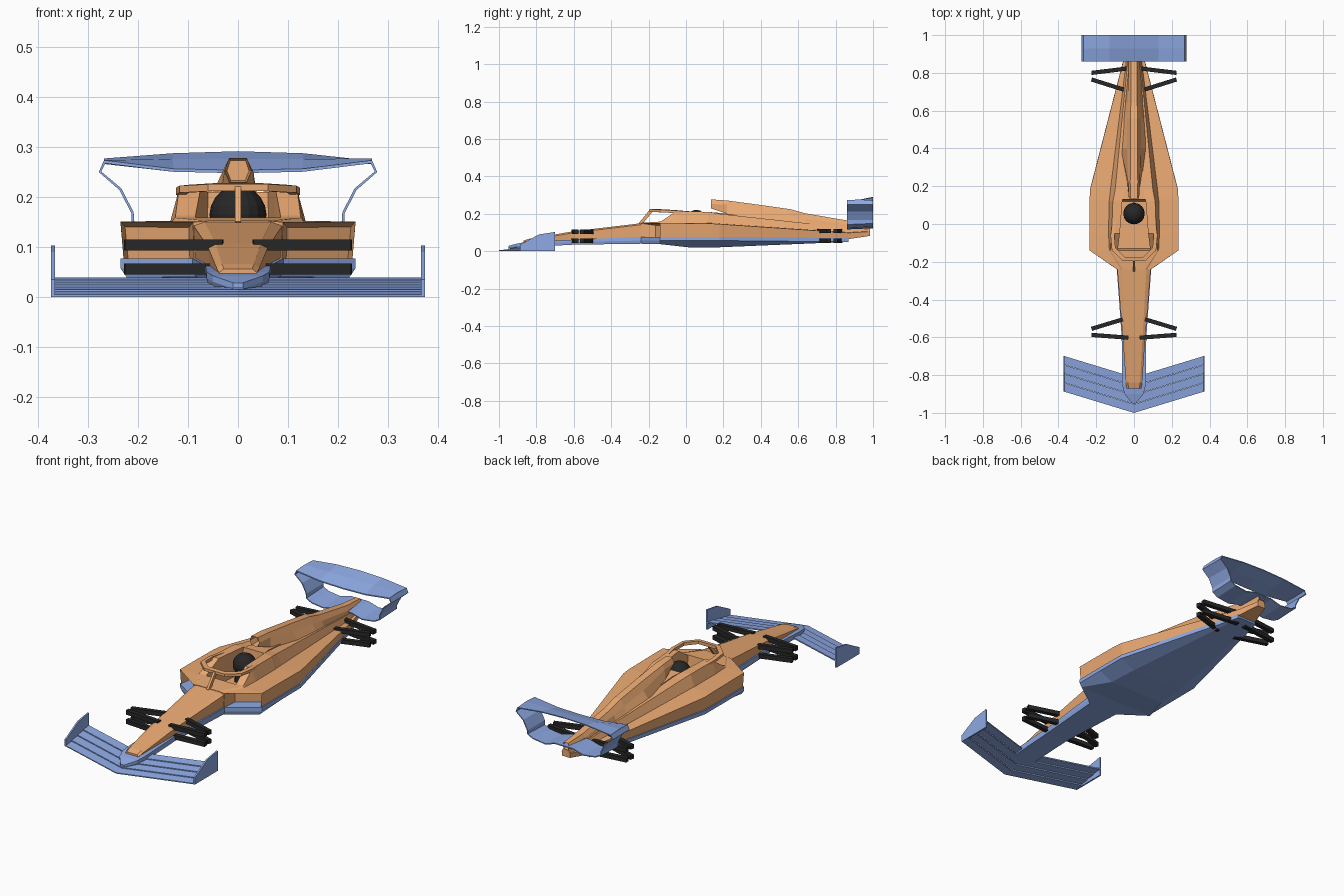
import bpy, bmesh
from mathutils import Vector

if "Cube" in bpy.data.objects:
    bpy.data.objects.remove(bpy.data.objects["Cube"])


def material(name, rgb):
    m = bpy.data.materials.new(name)
    m.diffuse_color = (*rgb, 1)
    m.use_nodes = True
    m.node_tree.nodes["Principled BSDF"].inputs["Base Color"].default_value = m.diffuse_color
    return m


ORANGE = material("orange", (0.83, 0.40, 0.17))
BLUE = material("blue", (0.27, 0.40, 0.78))
BLACK = material("black", (0.02, 0.02, 0.02))


def finish(name, bm, mat):
    bmesh.ops.recalc_face_normals(bm, faces=bm.faces)
    me = bpy.data.meshes.new(name)
    bm.to_mesh(me)
    bm.free()
    me.materials.append(mat)
    ob = bpy.data.objects.new(name, me)
    bpy.context.collection.objects.link(ob)
    return ob


def loft_bm(rings):
    """Skin closed rings of 3D points and cap both ends."""
    bm = bmesh.new()
    vs = [[bm.verts.new(p) for p in r] for r in rings]
    n = len(vs[0])
    for a, b in zip(vs, vs[1:]):
        for i in range(n):
            j = (i + 1) % n
            bm.faces.new((a[i], a[j], b[j], b[i]))
    bm.faces.new(vs[0])
    bm.faces.new(vs[-1])
    bmesh.ops.remove_doubles(bm, verts=bm.verts, dist=0.0005)
    bmesh.ops.recalc_face_normals(bm, faces=bm.faces)
    return bm


def mirrored(y, half):
    """Full ring at y from a right-hand half profile of (x, z)."""
    return [(x, y, z) for x, z in half] + [(-x, y, z) for x, z in reversed(half)]


def recess(bm, faces, border, move):
    """Inset each face and push its middle in to make an opening."""
    for f in faces:
        bmesh.ops.inset_individual(bm, faces=[f], thickness=border)
        bmesh.ops.translate(bm, verts=f.verts, vec=move)


def bar(name, p, q, mat, w=0.022, h=0.022):
    p, q = Vector(p), Vector(q)
    d = (q - p).normalized()
    up = Vector((0, 0, 1)) if abs(d.z) < 0.6 else Vector((0, 1, 0))
    side = d.cross(up).normalized() * w / 2
    up = side.normalized().cross(d) * h / 2
    ring = lambda c: [c + side + up, c - side + up, c - side - up, c + side - up]
    return finish(name, loft_bm([ring(p), ring(q)]), mat)


# Nose: y, half width top, half width bottom, bottom z, top z
nose = [(-.87, .038, .034, .042, .056), (-.84, .043, .038, .042, .066),
        (-.6, .06, .055, .045, .107), (-.22, .09, .085, .06, .152)]
finish("nose", loft_bm([mirrored(y, [(b, z0), (t, z1 - .008), (t * .75, z1)])
                        for y, t, b, z0, z1 in nose]), ORANGE)

# Main body with sidepods and open cockpit:
# y, width, bottom z, shoulder z, coaming root x, coaming x, coaming z, opening x, inner z
body = [(-.24, .09, .065, .149, .07, .06, .152, .05, .152),
        (-.14, .235, .065, .15, .13, .125, .158, .085, .158),
        (-.13, .235, .065, .15, .131, .125, .162, .085, .08),
        (-.05, .235, .065, .15, .135, .118, .215, .075, .08),
        (.12, .235, .065, .148, .132, .112, .21, .062, .08),
        (.13, .235, .065, .148, .13, .11, .209, .06, .209),
        (.18, .233, .065, .145, .125, .10, .20, .05, .205),
        (.87, .055, .065, .098, .04, .032, .125, .02, .128),
        (.985, .024, .082, .105, .02, .018, .118, .01, .12)]
bm = loft_bm([mirrored(y, [(w * .97, z0), (w, zs), (sx, zs + .002), (cx, cz), (ox, cz), (ox, zi)])
              for y, w, z0, zs, sx, cx, cz, ox, zi in body])
# Sidepod air inlets
inlets = [f for f in bm.faces if abs(f.calc_center_median().x) > .14
          and f.calc_center_median().y < -.17 and abs(f.normal.z) < .5]
recess(bm, inlets, .015, (0, .07, 0))
finish("body", bm, ORANGE)

# Engine cover with air intake in front and exhaust behind
cover = [(.135, .017, .228, .027, .252, .018, .277),
         (.22, .035, .20, .031, .25, .02, .271),
         (.4, .07, .165, .036, .212, .018, .247),
         (.56, .06, .145, .036, .19, .018, .224),
         (.64, .05, .14, .034, .175, .017, .202),
         (.87, .028, .115, .028, .142, .017, .163),
         (.985, .012, .122, .02, .138, .012, .154)]
bm = loft_bm([mirrored(y, [(a, za), (b, zb), (c, zc)]) for y, a, za, b, zb, c, zc in cover])
ends = [f for f in bm.faces if abs(f.normal.y) > .99]
for f in ends:
    recess(bm, [f], .005, (0, -.04 if f.normal.y > 0 else .05, 0))
finish("engine_cover", bm, ORANGE)

# Floor: y, top half width, top z, bottom half width, bottom z
floor = [(-.95, .01, .028, .01, .018), (-.9, .05, .042, .045, .02), (-.85, .063, .05, .06, .022),
         (-.6, .065, .062, .062, .035), (-.24, .091, .077, .085, .04),
         (-.14, .235, .077, .222, .038), (.02, .235, .077, .16, .02),
         (.18, .234, .077, .15, .021), (.87, .056, .07, .045, .055)]
finish("floor", loft_bm([mirrored(y, [(b, zb), (w, zt - .012 if y < -.3 else zt - .02), (w, zt)])
                         for y, w, zt, b, zb in floor]), BLUE)

# Cockpit guard hoop and pillar
half = [(.112, .03, .205), (.124, -.06, .212), (.117, -.14, .216), (.06, -.195, .219)]
path = half + [(-x, y, z) for x, y, z in reversed(half)]
rings = []
for x, y, z in path:
    xi, yi = x * .84, -.03 + (y + .03) * .87
    rings.append([(x, y, z - .008), (x, y, z + .006), (xi, yi, z + .008), (xi, yi, z - .008)])
finish("cockpit_hoop", loft_bm(rings), ORANGE)
bar("hoop_pillar", (0, -.185, .218), (0, -.245, .145), ORANGE, .012, .018)

# Helmet
bm = bmesh.new()
bmesh.ops.create_uvsphere(bm, u_segments=16, v_segments=10, radius=.057)
bmesh.ops.translate(bm, verts=bm.verts, vec=(0, .055, .164))
finish("helmet", bm, BLACK)
bm = bmesh.new()
bmesh.ops.create_cone(bm, cap_ends=True, segments=10, radius1=.055, radius2=.04, depth=.08)
bmesh.ops.translate(bm, verts=bm.verts, vec=(0, .06, .11))
finish("driver_torso", bm, BLACK)

# Front wing: four swept slats stepping upward
for i in range(4):
    rings = []
    for x, sweep in ((-.368, .112), (0, 0), (.368, .112)):
        y, z = -1 + .0475 * i + sweep, .0095 * i
        rings.append([(x, y, z), (x, y, z + .005), (x, y + .046, z + .0105), (x, y + .046, z + .004)])
    finish(f"front_wing_slat_{i + 1}", loft_bm(rings), BLUE)

for s, side in ((1, "right"), (-1, "left")):
    # Front wing end plate
    plate = [(-.888, 0), (-.888, .035), (-.785, .09), (-.70, .103), (-.70, 0)]
    finish(f"front_wing_end_{side}",
           loft_bm([[(s * x, y, z) for y, z in plate] for x in (.366, .374)]), BLUE)
    # Suspension arms, front and rear axle at two heights
    for z, level in ((.104, "upper"), (.056, "lower")):
        for axle, arms in (("front", (((.225, -.587), (.03, -.602)), ((.225, -.555), (.05, -.502)))),
                           ("rear", (((.225, .80), (.02, .825)), ((.225, .765), (.05, .71))))):
            dz = .005 if axle == "rear" and level == "upper" else 0
            for k, (a, b) in enumerate(arms):
                bar(f"{axle}_{level}_arm_{k + 1}_{side}", (s * a[0], a[1], z + dz),
                    (s * b[0], b[1], z + dz), BLACK)

# Rear wing main plane: x, leading edge z, trailing edge z
half = [(0, .247, .291), (.13, .25, .287), (.268, .267, .272)]
plane = [(-x, a, b) for x, a, b in reversed(half[1:])] + half
finish("rear_wing_plane", loft_bm([
    [(x, .86, a), (x, .86, a + .006), (x, .93, (a + b) / 2 + .007), (x, 1, b), (x, 1, b - .005),
     (x, .93, (a + b) / 2 - .004)] for x, a, b in plane]), BLUE)

# Rear wing end plates joined by the lower beam wing in one bent strip
half = [(.266, .271), (.276, .25), (.235, .215), (.211, .168), (.21, .15),
        (.18, .134), (.11, .125), (.05, .142)]
strip = half + [(-x, z) for x, z in reversed(half)]
bm = bmesh.new()
edge = [(bm.verts.new((x, .86, z - (.006 if z < .16 else 0))), bm.verts.new((x, 1, z))) for x, z in strip]
for a, b in zip(edge, edge[1:]):
    bm.faces.new((a[0], b[0], b[1], a[1]))
ob = finish("rear_wing_supports", bm, BLUE)
mod = ob.modifiers.new("thickness", "SOLIDIFY")
mod.thickness, mod.offset = .005, 0
